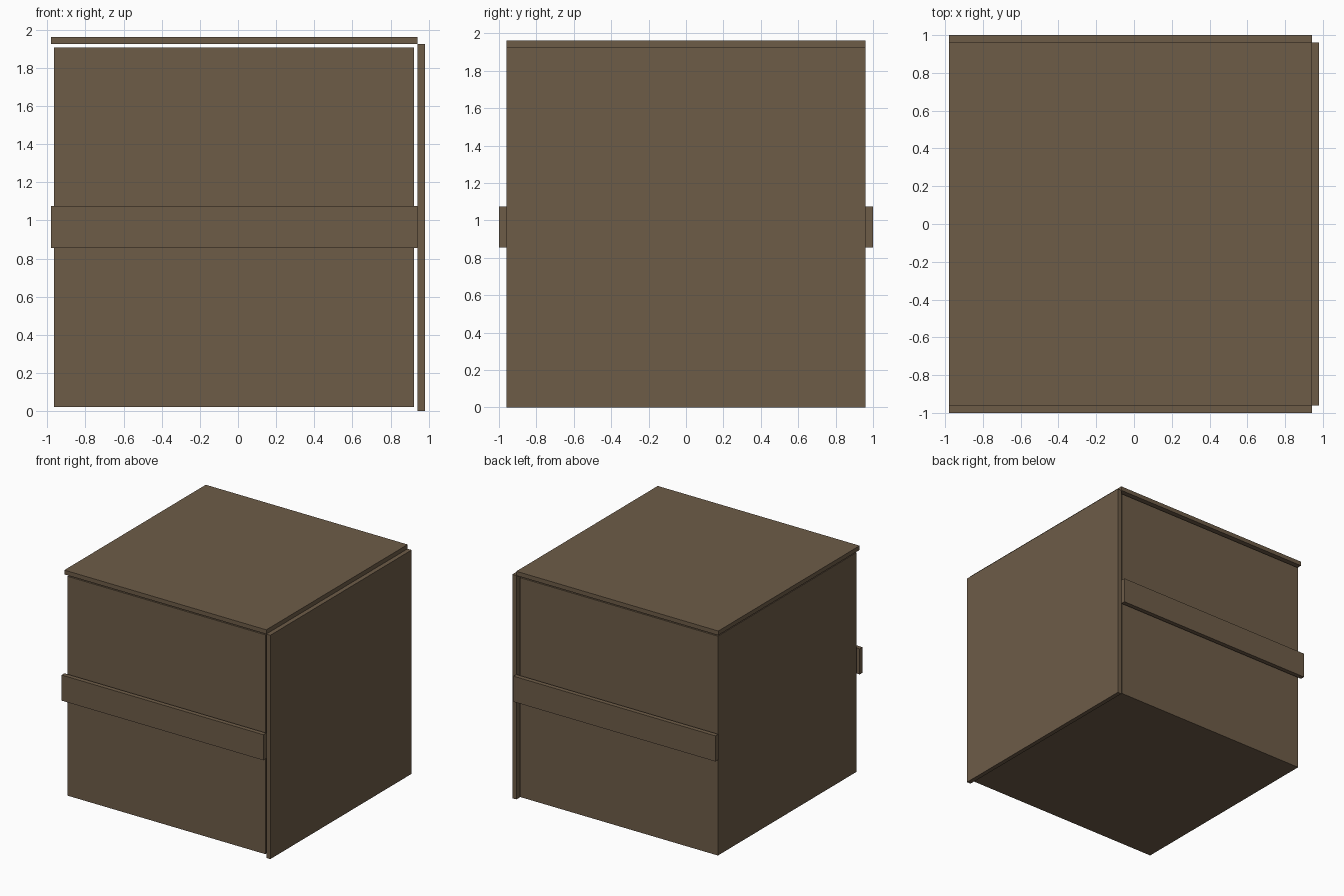
import bpy
from mathutils import Matrix, Vector
import bmesh

if "Cube" in bpy.data.objects:
    bpy.data.objects.remove(bpy.data.objects["Cube"])

brown = bpy.data.materials.new("dull_brown")
brown.diffuse_color = (0.155, 0.107, 0.064, 1)
brown.use_nodes = True
brown.node_tree.nodes["Principled BSDF"].inputs["Base Color"].default_value = brown.diffuse_color


def box(name, lo, hi):
    """Axis-aligned box between two corners."""
    lo, hi = Vector(lo), Vector(hi)
    bm = bmesh.new()
    bmesh.ops.create_cube(
        bm, size=1,
        matrix=Matrix.Translation((lo + hi) / 2) @ Matrix.Diagonal((*(hi - lo), 1)))
    mesh = bpy.data.meshes.new(name)
    bm.to_mesh(mesh)
    bm.free()
    mesh.materials.append(brown)
    obj = bpy.data.objects.new(name, mesh)
    bpy.context.collection.objects.link(obj)
    return obj


HALF = 0.961             # half width of the outer plates
LEFT, RIGHT = -0.98, 0.942

# Main body, with a thin gap to every plate
box("crate_body", (-0.964, -0.943, 0.02), (0.922, 0.943, 1.907))

# Floating lid and right side panel
box("lid", (LEFT, -HALF, 1.926), (RIGHT, HALF, 1.963))
box("side_panel", (RIGHT, -HALF, 0), (0.98, HALF, 1.926))

# Horizontal bands on the front and back
box("front_band", (LEFT, -1, 0.855), (RIGHT, -HALF, 1.075))
box("back_band", (LEFT, HALF, 0.855), (RIGHT, 1, 1.075))
